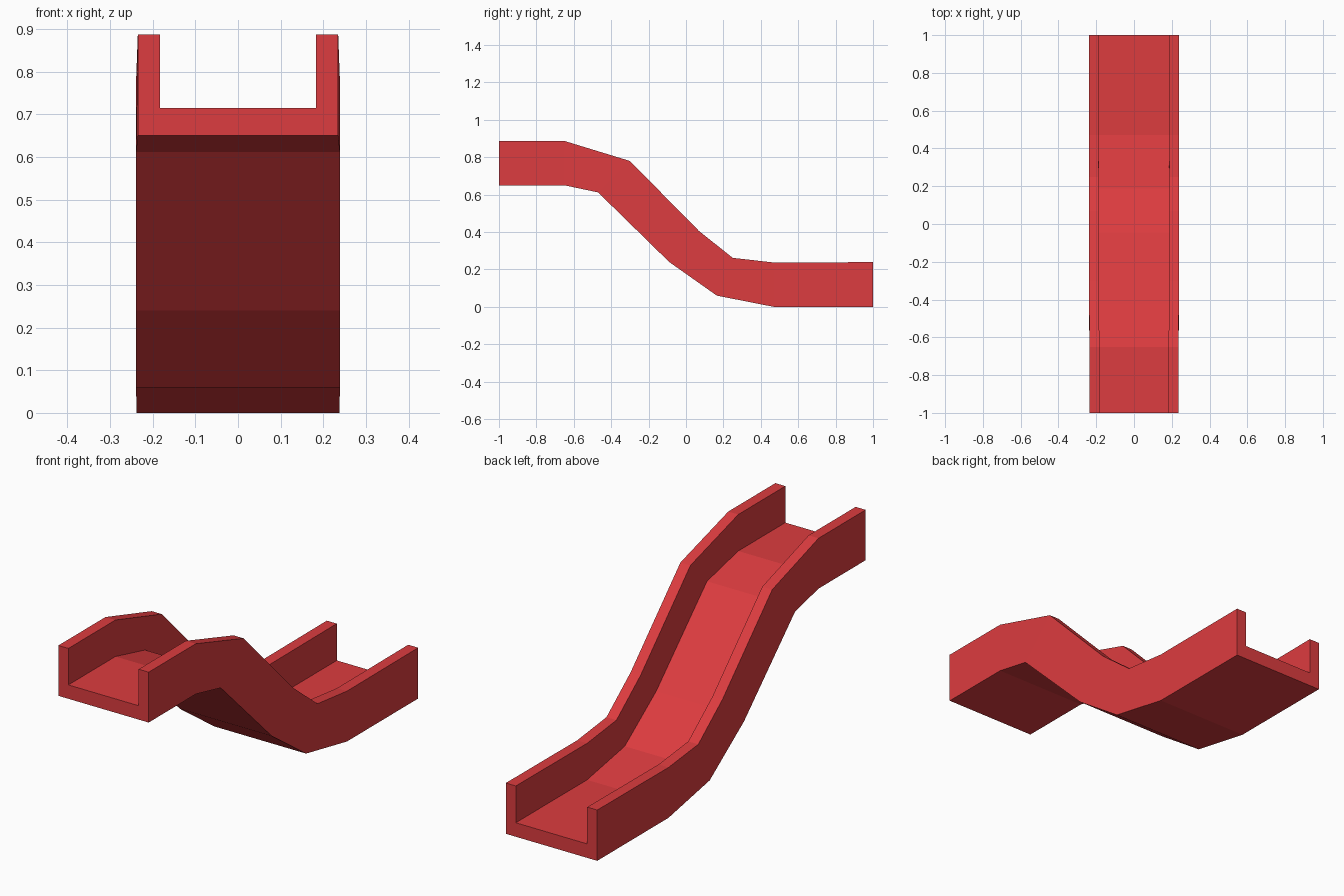
import bpy, bmesh
from mathutils import Vector

if "Cube" in bpy.data.objects:
    bpy.data.objects.remove(bpy.data.objects["Cube"])

# Side profile stations: bottom (y, z), wall top (y, z), half width
stations = [
    ((-1.00, 0.65), (-1.00, 0.887), 0.235),
    ((-0.65, 0.65), (-0.65, 0.887), 0.235),
    ((-0.47, 0.612), (-0.30, 0.78), 0.239),
    ((-0.09, 0.24), (0.07, 0.405), 0.239),
    ((0.165, 0.06), (0.25, 0.262), 0.239),
    ((0.47, 0.0), (0.47, 0.237), 0.238),
    ((1.00, 0.0), (1.00, 0.239), 0.238),
]
FLOOR = 0.275    # floor height as a share of the wall height
WALL = 0.052     # side wall thickness


def section(bm, low, high, w):
    """U-shaped channel section spanning a tilted station line."""
    low, high = Vector(low), Vector(high)
    i = w - WALL
    shape = [(-w, 0), (w, 0), (w, 1), (i, 1), (i, FLOOR),
             (-i, FLOOR), (-i, 1), (-w, 1)]
    return [bm.verts.new((x, *low.lerp(high, t))) for x, t in shape]


# Slide channel: sections bridged into one closed shell
bm = bmesh.new()
rings = [section(bm, *s) for s in stations]
for a, b in zip(rings, rings[1:]):
    for k in range(8):
        n = (k + 1) % 8
        bm.faces.new((a[k], a[n], b[n], b[k]))

# End caps, split into floor and two walls
for r in (rings[0], rings[-1]):
    for ids in ((0, 1, 4, 5), (1, 2, 3, 4), (0, 5, 6, 7)):
        bm.faces.new([r[k] for k in ids])
bmesh.ops.recalc_face_normals(bm, faces=bm.faces[:])

mesh = bpy.data.meshes.new("slide_channel")
bm.to_mesh(mesh)
bm.free()
slide = bpy.data.objects.new("slide_channel", mesh)
bpy.context.collection.objects.link(slide)

red = bpy.data.materials.new("red_plastic")
red.diffuse_color = (0.72, 0.045, 0.05, 1)
red.use_nodes = True
red.node_tree.nodes["Principled BSDF"].inputs["Base Color"].default_value = red.diffuse_color
mesh.materials.append(red)
